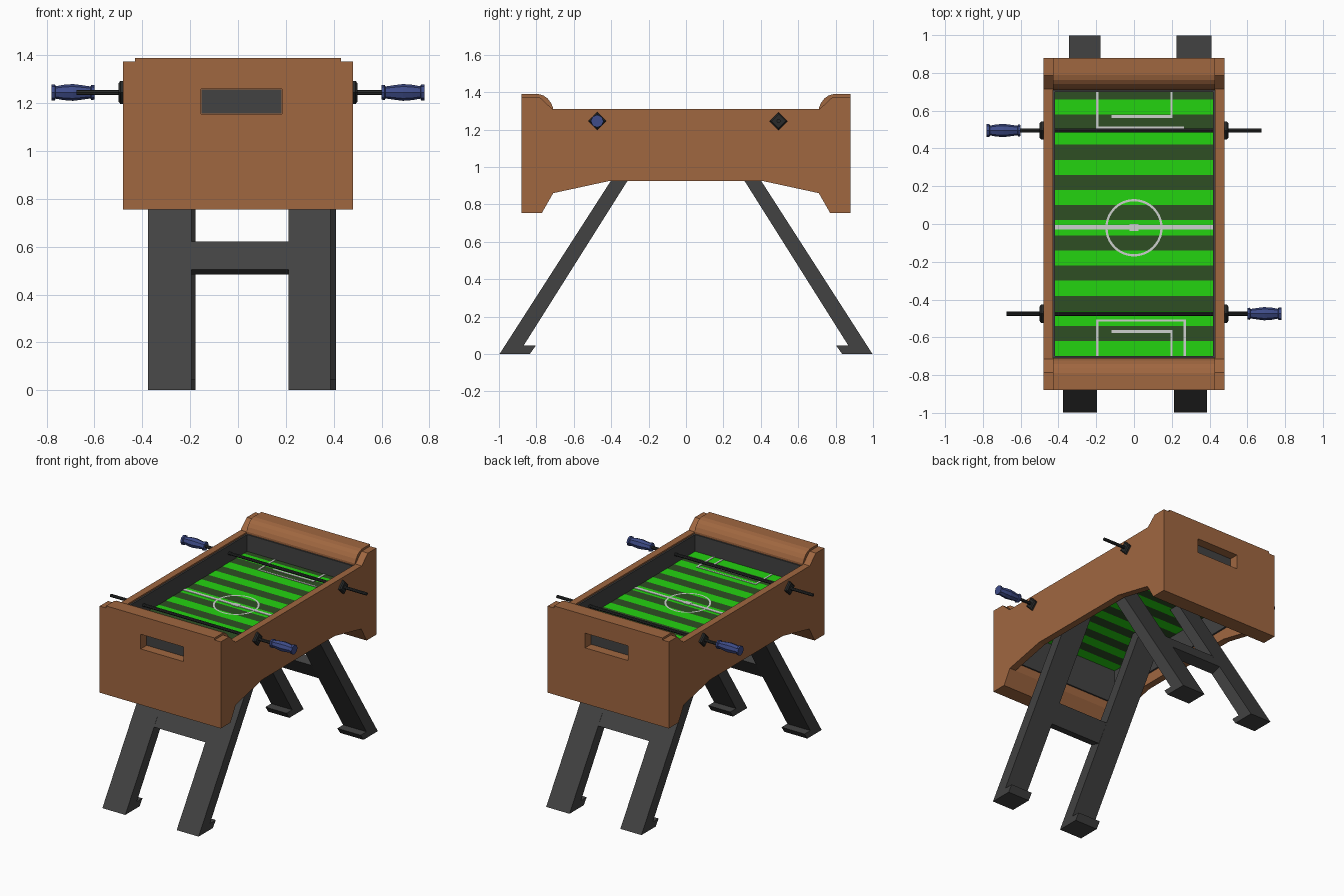
import bpy, bmesh, math

if "Cube" in bpy.data.objects:
    bpy.data.objects.remove(bpy.data.objects["Cube"])


def material(name, r, g, b):
    m = bpy.data.materials.new(name)
    lin = [(c / 255 / 12.92) if c < 10 else ((c / 255 + 0.055) / 1.055) ** 2.4 for c in (r, g, b)]
    m.diffuse_color = (*lin, 1)
    m.use_nodes = True
    m.node_tree.nodes["Principled BSDF"].inputs["Base Color"].default_value = m.diffuse_color
    return m


BROWN = material("wood brown", 160, 103, 64)
DARK = material("charcoal", 66, 66, 66)
LIME = material("bright green", 36, 212, 16)
MOSS = material("dark green", 46, 78, 36)
WHITE = material("line white", 205, 208, 205)
BLUE = material("handle blue", 62, 76, 136)
BLACK = material("rod black", 40, 42, 42)


def finish(name, bm, mats):
    bmesh.ops.recalc_face_normals(bm, faces=bm.faces)
    me = bpy.data.meshes.new(name)
    bm.to_mesh(me)
    bm.free()
    for m in mats:
        me.materials.append(m)
    ob = bpy.data.objects.new(name, me)
    bpy.context.collection.objects.link(ob)
    return ob


def prism(name, pts, x0, x1, mat):
    """Extrude a (y, z) outline along x."""
    bm = bmesh.new()
    f = bm.faces.new([bm.verts.new((x0, y, z)) for y, z in pts])
    r = bmesh.ops.extrude_face_region(bm, geom=[f])
    bmesh.ops.translate(bm, vec=(x1 - x0, 0, 0),
                        verts=[v for v in r["geom"] if isinstance(v, bmesh.types.BMVert)])
    return finish(name, bm, [mat])


def box(name, x0, x1, y0, y1, z0, z1, mat):
    return prism(name, [(y0, z0), (y1, z0), (y1, z1), (y0, z1)], x0, x1, mat)


def lathe_x(name, profile, y, z, n, mat):
    """Revolve (x, radius) points round an axis along x."""
    bm = bmesh.new()
    rings = [[bm.verts.new((x, y + r * math.cos(2 * math.pi * k / n),
                            z + r * math.sin(2 * math.pi * k / n))) for k in range(n)]
             for x, r in profile]
    for a, b in zip(rings, rings[1:]):
        for k in range(n):
            bm.faces.new((a[k], a[(k + 1) % n], b[(k + 1) % n], b[k]))
    bm.faces.new(rings[0])
    bm.faces.new(rings[-1])
    return finish(name, bm, [mat])


# Side panels
half = [(0.41, 0.925), (0.71, 0.86), (0.77, 0.755), (0.88, 0.755),
        (0.88, 1.375), (0.785, 1.375), (0.715, 1.31)]
outline = half + [(-y, z) for y, z in reversed(half)]
for side, s in (("left", -1), ("right", 1)):
    prism(side + "_side_panel", outline, s * 0.43, s * 0.48, BROWN)
    box(side + "_inner_wall", s * 0.418, s * 0.431, -0.71, 0.71, 1.0, 1.30, DARK)

# Ends with rounded top, ball slot and dark inner wall
cap = [(0.88, 0.755), (0.77, 0.755), (0.71, 0.86), (0.71, 1.315), (0.722, 1.343),
       (0.74, 1.366), (0.762, 1.382), (0.79, 1.39), (0.88, 1.39)]
for end, s in (("front", -1), ("back", 1)):
    e = prism(end + "_end", [(s * y, z) for y, z in cap], -0.43, 0.43, BROWN)
    cut = box(end + "_slot_cutter", -0.155, 0.183, s * 0.81, s * 0.92, 1.155, 1.26, BROWN)
    cut.hide_render = True
    cut.hide_set(True)
    mod = e.modifiers.new("slot", "BOOLEAN")
    mod.operation = "DIFFERENCE"
    mod.object = cut
    mod.solver = "EXACT"
    box(end + "_slot_back", -0.153, 0.181, s * 0.808, s * 0.816, 1.157, 1.258, DARK)
    box(end + "_inner_wall", -0.42, 0.42, s * 0.70, s * 0.712, 0.92, 1.30, DARK)

# Striped playing field
Z = 1.18
edges = [-0.71] + [round(-0.70 + 0.08 * k, 3) for k in range(18)] + [0.71]
bm = bmesh.new()
top = [[bm.verts.new((x, y, Z)) for x in (-0.425, 0.425)] for y in edges]
for k in range(len(edges) - 1):
    f = bm.faces.new((top[k][0], top[k][1], top[k + 1][1], top[k + 1][0]))
    f.material_index = k % 2
r = bmesh.ops.extrude_face_region(bm, geom=bm.faces[:], use_keep_orig=True)
bmesh.ops.translate(bm, vec=(0, 0, -0.012),
                    verts=[v for v in r["geom"] if isinstance(v, bmesh.types.BMVert)])
finish("playing_field", bm, [MOSS, LIME])


# Painted field lines
def line(x0, x1, y0, y1):
    box("field_line", x0, x1, y0, y1, Z, Z + 0.003, WHITE)


line(-0.418, 0.418, -0.03, -0.006)
for s in (-1, 1):
    line(-0.2, 0.265, s * 0.505, s * 0.515)
    line(-0.2, -0.188, s * 0.505, s * 0.70)
    line(0.192, 0.205, s * 0.56, s * 0.70)
    line(-0.12, 0.2, s * 0.562, s * 0.578)
line(0.262, 0.276, -0.70, -0.505)

# Centre circle and spot
bm = bmesh.new()
n = 40
ring = [[bm.verts.new((rad * math.cos(2 * math.pi * k / n), -0.02 + rad * math.sin(2 * math.pi * k / n), Z + 0.003))
         for k in range(n)] for rad in (0.14, 0.152)]
for k in range(n):
    j = (k + 1) % n
    bm.faces.new((ring[0][k], ring[1][k], ring[1][j], ring[0][j]))
finish("centre_circle", bm, [WHITE])
spot = box("centre_spot", -0.025, 0.025, -0.037, 0.001, Z, Z + 0.004, WHITE)

# Rods, diamond bushings and grips
RZ = 1.245
for name, s, y in (("back", -1, 0.495), ("front", 1, -0.475)):
    lathe_x(name + "_rod", [(-s * 0.675, 0.011), (s * 0.62, 0.011)], y, RZ, 8, BLACK)
    grip = [(0.60, 0.03), (0.613, 0.032), (0.617, 0.025), (0.65, 0.03), (0.69, 0.035),
            (0.73, 0.032), (0.762, 0.026), (0.766, 0.034), (0.78, 0.034)]
    lathe_x(name + "_handle", [(s * x, r) for x, r in grip], y, RZ, 8, BLUE)
    for t in (-1, 1):
        lathe_x(name + "_bushing", [(t * 0.475, 0.048), (t * 0.492, 0.048), (t * 0.5, 0.038)],
                y, RZ, 4, BLACK)

# Splayed legs with feet and crossbars
leg = [(0.997, 0), (0.835, 0), (0.803, 0.045), (0.868, 0.045), (0.16, 1.168), (0.246, 1.168)]
bar = [(0.672, 0.505), (0.595, 0.483), (0.515, 0.605), (0.596, 0.622)]
for name, s, a, b in (("front", -1, (-0.377, -0.195), (0.212, 0.386)),
                      ("back", 1, (-0.345, -0.178), (0.225, 0.41))):
    for x0, x1 in (a, b):
        prism(name + "_leg", [(s * y, z) for y, z in leg], x0, x1, DARK)
    prism(name + "_crossbar", [(s * y, z) for y, z in bar], a[1], b[0], DARK)
